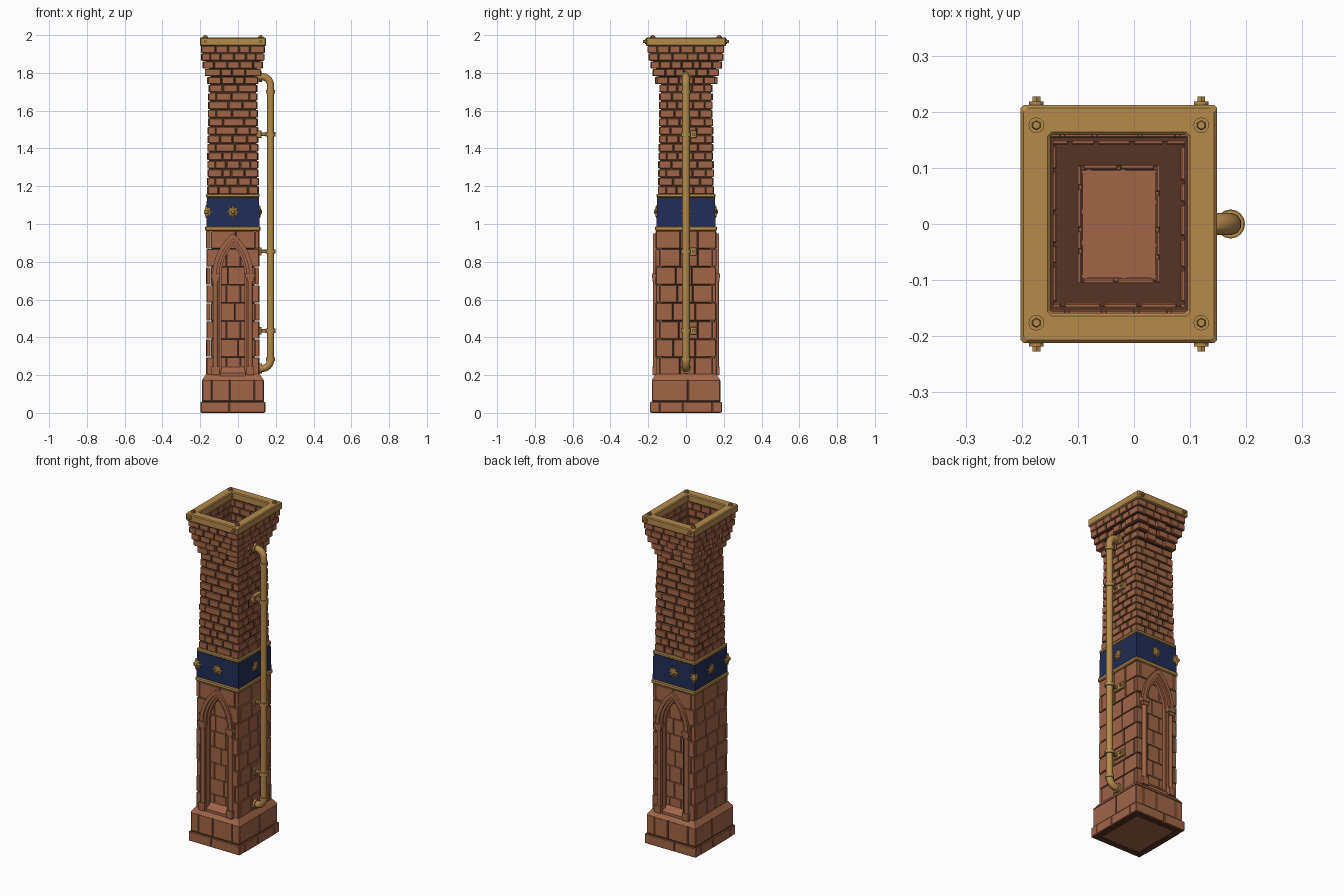
import bpy, bmesh, math, random
from mathutils import Matrix, Vector

random.seed(4)
if "Cube" in bpy.data.objects:
    bpy.data.objects.remove(bpy.data.objects["Cube"])
CX = -0.027                      # the tower stands left of centre, the pipe balances it
HX, HY = 0.14, 0.16              # half size of the lower shaft


def material(name, rgb):
    m = bpy.data.materials.new(name)
    m.use_nodes = True
    m.diffuse_color = (*rgb, 1)
    m.node_tree.nodes["Principled BSDF"].inputs["Base Color"].default_value = (*rgb, 1)
    return m


BRICK = material("terracotta brick", (0.36, 0.13, 0.066))
MORTAR = material("dark mortar", (0.09, 0.034, 0.019))
GOLD = material("old gold", (0.46, 0.26, 0.07))
BLUE = material("navy blue", (0.016, 0.026, 0.09))


def finish(bm, name, mat, bevel=0, smooth=False):
    if bevel:
        bmesh.ops.bevel(bm, geom=bm.edges[:], offset=bevel, segments=1, affect='EDGES')
    bmesh.ops.recalc_face_normals(bm, faces=bm.faces[:])
    me = bpy.data.meshes.new(name)
    bm.to_mesh(me)
    bm.free()
    ob = bpy.data.objects.new(name, me)
    bpy.context.collection.objects.link(ob)
    me.materials.append(mat)
    ob.location.x = CX
    bpy.ops.object.select_all(action='DESELECT')
    ob.select_set(True)
    bpy.context.view_layer.objects.active = ob
    if smooth:
        bpy.ops.object.shade_smooth_by_angle(angle=math.radians(40))
    return ob


def box(bm, x, y, z):
    lo, hi = Vector((x[0], y[0], z[0])), Vector((x[1], y[1], z[1]))
    mtx = Matrix.Translation((lo + hi) / 2) @ Matrix.Diagonal((*(hi - lo), 1))
    return bmesh.ops.create_cube(bm, size=1, matrix=mtx)["verts"]


def block(bm, hx, hy, z0, z1, inset=0):
    """Centred block whose top may be drawn in."""
    for v in box(bm, (-hx, hx), (-hy, hy), (z0, z1)):
        if v.co.z > (z0 + z1) / 2:
            v.co.x -= math.copysign(inset, v.co.x)
            v.co.y -= math.copysign(inset, v.co.y)


def cylinder(bm, pos, r, depth, axis='Z', segs=16, r2=None):
    rot = {'Z': Matrix(), 'X': Matrix.Rotation(math.pi / 2, 4, 'Y'),
           'Y': Matrix.Rotation(math.pi / 2, 4, 'X')}[axis]
    bmesh.ops.create_cone(bm, cap_ends=True, segments=segs, radius1=r, radius2=r if r2 is None else r2,
                          depth=depth, matrix=Matrix.Translation(pos) @ rot)


def frame(bm, hx, hy, t, z0, z1):
    """Rectangular ring with a wall of thickness t."""
    loops = []
    for d, z in ((0, z0), (0, z1), (t, z1), (t, z0)):
        loops.append([bm.verts.new((sx * (hx - d), sy * (hy - d), z))
                      for sx, sy in ((-1, -1), (1, -1), (1, 1), (-1, 1))])
    for a, b in zip(loops, loops[1:] + loops[:1]):
        for i in range(4):
            j = (i + 1) % 4
            bm.faces.new((a[i], a[j], b[j], b[i]))


def course(bm, hx, hy, t, z0, z1, size, odd, mortar=None, jit=0.002, gap=0.005, tooth=0):
    """One ring of bricks with staggered joints and interlocked corners."""
    g = gap / 2
    for along_x in (True, False):
        full, out = (hx, hy) if along_x else (hy, hx)
        span = full if along_x != odd else full - t
        n = max(2, round(2 * span / size))
        for s in (-1, 1):
            cuts = [-span] + [-span + (i + random.uniform(-.22, .22)) * 2 * span / n
                              for i in range(1, n)] + [span]
            for i, (a, b) in enumerate(zip(cuts, cuts[1:])):
                o = out + random.uniform(-jit, jit) - (tooth if i % 2 else 0)
                u, w = (a + g, b - g), tuple(sorted((s * o, s * (out - t))))
                box(bm, u if along_x else w, w if along_x else u, (z0 + g, z1 - g))
    if mortar:
        k = 0.007 + tooth
        frame(mortar, hx - k, hy - k, t - k - 0.006, z0, z1)


bricks = lambda: bmesh.new()
mortar = bmesh.new()

# Plinth
bm = bricks()
course(bm, 0.172, 0.19, 0.05, 0, 0.06, 0.2, False, mortar, 0.001, 0.003)
course(bm, 0.163, 0.181, 0.05, 0.06, 0.175, 0.17, True, mortar, 0.001, 0.003)
finish(bm, "plinth_blocks", BRICK, 0.003)
bm = bmesh.new()
block(bm, 0.163, 0.181, 0.175, 0.205, 0.021)
block(bm, 0.165, 0.184, 0.001, 0.055)
finish(bm, "plinth_slope", BRICK)

# Pointed arch outline, d inside the main arch line
W, SPRING, RISE = 0.092, 0.73, 0.2
R = (W * W + RISE * RISE) / (2 * W)


def arch(d, foot, n=10):
    r = R - d
    end = math.acos((R - W) / r)
    half = [(W - R + r * math.cos(end * i / n), SPRING + r * math.sin(end * i / n)) for i in range(n + 1)]
    half = [(W - d, foot)] + half
    return half + [(-x, z) for x, z in half[-2::-1]]


def moulding(bm, d0, d1, y0, y1, foot):
    rows = [[bm.verts.new((x, y, z)) for x, z in arch(d, foot)]
            for d, y in ((d0, y0), (d0, y1), (d1, y1), (d1, y0))]
    for a, b in zip(rows, rows[1:] + rows[:1]):
        for i in range(len(a) - 1):
            bm.faces.new((a[i], a[i + 1], b[i + 1], b[i]))
    for i in (0, -1):
        bm.faces.new([r[i] for r in rows])


# Lower shaft: stone skin with arched openings front and back
SKIN = 0.022
bm = bricks()
levels = [0.2 + 0.0955 * i for i in range(9)]
for i, (a, b) in enumerate(zip(levels, levels[1:])):
    course(bm, HX, HY, SKIN, a, b, 0.11, i % 2 == 1, None, 0.0015, 0.004)
skin = finish(bm, "lower_shaft_stones", BRICK, 0.002)
bm = bmesh.new()
lower, upper = [[bm.verts.new((x, y, z)) for x, z in arch(0.02, 0.19)] for y in (-0.3, 0.3)]
bm.faces.new(lower)
bm.faces.new(upper)
for i in range(len(lower)):
    j = (i + 1) % len(lower)
    bm.faces.new((lower[i], lower[j], upper[j], upper[i]))
cutter = finish(bm, "arch_cutter", BRICK)
cutter.hide_render = True
bpy.context.view_layer.objects.active = skin
mod = skin.modifiers.new("arches", 'BOOLEAN')
mod.operation, mod.solver, mod.object = 'DIFFERENCE', 'EXACT', cutter
bpy.ops.object.modifier_apply(modifier=mod.name)
bpy.data.objects.remove(cutter)
block(mortar, HX - 0.026, HY - 0.032, 0.19, 0.97)

# Recessed panels, mouldings, columns and sills
panel, trim, cols = bmesh.new(), bmesh.new(), bmesh.new()
for s in (-1, 1):
    ys = lambda a, b: tuple(sorted((s * (HY + a), s * (HY + b))))
    for i, (a, b) in enumerate(zip(levels, levels[1:])):
        cuts = (-0.08, random.uniform(-.03, .03), 0.08) if i % 2 else (-0.08, -0.035, 0.04, 0.08)
        for u, v in zip(cuts, cuts[1:]):
            box(panel, (u + .0015, v - .0015), ys(-0.05, -0.024), (a + .0015, b - .0015))
    moulding(trim, -0.016, 0.006, s * (HY - 0.01), s * (HY + 0.016), SPRING - 0.01)
    moulding(trim, 0.006, 0.02, s * (HY - 0.024), s * (HY + 0.007), 0.2)
    moulding(trim, 0.02, 0.031, s * (HY - 0.03), s * (HY - 0.007), 0.2)
    for v in box(trim, (-0.068, 0.068), ys(-0.03, 0.006), (0.195, 0.25)):
        if v.co.z > 0.22 and abs(v.co.y) > HY:
            v.co.z = 0.212
    for x in (-W, W):
        cylinder(cols, (x, s * (HY + 0.003), 0.46), 0.013, 0.52, segs=12)
        box(trim, (x - 0.02, x + 0.02), ys(-0.02, 0.018), (0.2, 0.245))
        box(trim, (x - 0.024, x + 0.024), ys(-0.02, 0.021), (0.715, 0.738))
        box(trim, (x - 0.018, x + 0.018), ys(-0.02, 0.017), (0.695, 0.716))
finish(panel, "recess_stones", BRICK, 0.001)
finish(trim, "arch_mouldings", BRICK, smooth=False)
finish(cols, "arch_columns", BRICK, smooth=True)

# Blue band with gold rims
bm = bmesh.new()
block(bm, 0.141, 0.156, 0.98, 1.145, 0.003)
finish(bm, "blue_band", BLUE)
bm = bmesh.new()
block(bm, 0.147, 0.163, 0.964, 0.988)
block(bm, 0.142, 0.157, 1.14, 1.16)
finish(bm, "band_rims", GOLD, 0.005)


# Eight-petalled flowers, flat on a face or folded around a corner
def flower(bm, place):
    rings = []
    for big, small, d in ((.035, .02, -.004), (.034, .019, .004), (.014, .012, .008), (.008, .008, .013)):
        rings.append([bm.verts.new(place((big, small)[i % 2] * math.cos(i * math.pi / 8),
                                         (big, small)[i % 2] * math.sin(i * math.pi / 8), d))
                      for i in range(16)])
    tip = bm.verts.new(place(0, 0, 0.014))
    for a, b in zip(rings, rings[1:]):
        for i in range(16):
            bm.faces.new((a[i], a[i - 1], b[i - 1], b[i]))
    for i in range(16):
        bm.faces.new((rings[-1][i], rings[-1][i - 1], tip))


bm = bmesh.new()
FX, FY, FZ = 0.14, 0.155, 1.065
for s in (-1, 1):
    flower(bm, lambda u, v, d: (u, s * (FY + d), FZ + v))
    flower(bm, lambda u, v, d: (s * (FX + d), u, FZ + v))
    flower(bm, lambda u, v, d: (-FX + u if u > 1e-5 else -FX - d,
                                s * (FY + d) if u > -1e-5 else s * (FY + u), FZ + v))
finish(bm, "band_flowers", GOLD)

# Upper brick shaft, tapering slightly
bm = bricks()
ROWS, Z0, Z1 = 13, 1.157, 1.74
for i in range(ROWS):
    f = i / (ROWS - 1)
    z = Z0 + (Z1 - Z0) * i / ROWS
    course(bm, 0.136 - 0.008 * f, 0.147 - 0.008 * f, 0.04, z, z + (Z1 - Z0) / ROWS,
           0.075, i % 2 == 1, mortar, 0.003, 0.006)
finish(bm, "upper_shaft_bricks", BRICK, 0.0025)
block(mortar, 0.1, 0.11, 0.96, 1.70)

# Flared crown, hollow inside with a ledge
bm = bricks()
for i, (grow, t, tooth) in enumerate(((0.008, 0.07, 0.012), (0.02, 0.08, 0.012), (0.032, 0.048, 0.008),
                                      (0.041, 0.045, 0), (0.043, 0.047, 0))):
    z = Z1 + 0.041 * i
    course(bm, 0.126 + grow, 0.157 + grow, t, z, z + 0.041, 0.062, i % 2 == 1, mortar, 0.003, 0.005, tooth)
finish(bm, "crown_bricks", BRICK, 0.0025)
bm = bmesh.new()
block(bm, 0.1, 0.125, 1.69, 1.75)
finish(bm, "crown_floor", BRICK)
finish(mortar, "mortar", MORTAR)

# Gold cap frame and bolts
bm = bmesh.new()
frame(bm, 0.175, 0.212, 0.053, 1.942, 1.987)
finish(bm, "cap_frame", GOLD, 0.005)
bm = bmesh.new()
for sx in (-1, 1):
    for sy in (-1, 1):
        x = sx * 0.147
        cylinder(bm, (x, sy * 0.176, 1.988), 0.014, 0.008, segs=12)
        cylinder(bm, (x, sy * 0.176, 1.995), 0.009, 0.01, segs=6, r2=0.007)
        cylinder(bm, (x, sy * 0.214, 1.966), 0.013, 0.008, 'Y', 12)
        cylinder(bm, (x, sy * 0.221, 1.966), 0.008, 0.012, 'Y', 6)
finish(bm, "cap_bolts", GOLD)

# Side pipe with elbows
PX, BEND, LOW, HIGH = 0.172, 0.045, 0.235, 1.78
path = [(0.085, LOW)]
for zc, start in ((LOW + BEND, -90), (HIGH - BEND, 0)):
    for i in range(9):
        a = math.radians(start + i * 90 / 8)
        path.append((PX - BEND + BEND * math.cos(a), zc + BEND * math.sin(a)))
path.append((0.075, HIGH))
cu = bpy.data.curves.new("side_pipe", 'CURVE')
cu.dimensions, cu.bevel_depth, cu.bevel_resolution, cu.use_fill_caps = '3D', 0.02, 3, True
sp = cu.splines.new('POLY')
sp.points.add(len(path) - 1)
for p, (x, z) in zip(sp.points, path):
    p.co = (x, 0, z, 1)
cu.materials.append(GOLD)
pipe = bpy.data.objects.new("side_pipe", cu)
bpy.context.collection.objects.link(pipe)
bpy.ops.object.select_all(action='DESELECT')
pipe.select_set(True)
bpy.context.view_layer.objects.active = pipe
bpy.ops.object.convert(target='MESH')
bpy.ops.object.shade_smooth_by_angle(angle=math.radians(50))

# Pipe collars, flanges and wall brackets
bm, br = bmesh.new(), bmesh.new()
px = PX - CX
for z in (LOW + 0.05, HIGH - 0.08):
    cylinder(bm, (px, 0, z), 0.0245, 0.018)
for z, x in ((LOW, 0.118), (HIGH, 0.118)):
    cylinder(bm, (x - CX, 0, z), 0.027, 0.016, 'X')
for z in (0.435, 0.855, 1.475):
    cylinder(bm, (px, 0, z), 0.026, 0.022)
    box(br, (0.115, px - 0.01), (-0.01, 0.01), (z - 0.009, z + 0.009))
    box(br, (0.115, 0.152), (-0.02, 0.055), (z - 0.021, z + 0.021))
    cylinder(bm, (0.155, 0.04, z), 0.009, 0.012, 'X', 6)
finish(bm, "pipe_collars", GOLD, smooth=True)
finish(br, "pipe_brackets", GOLD, 0.003)
